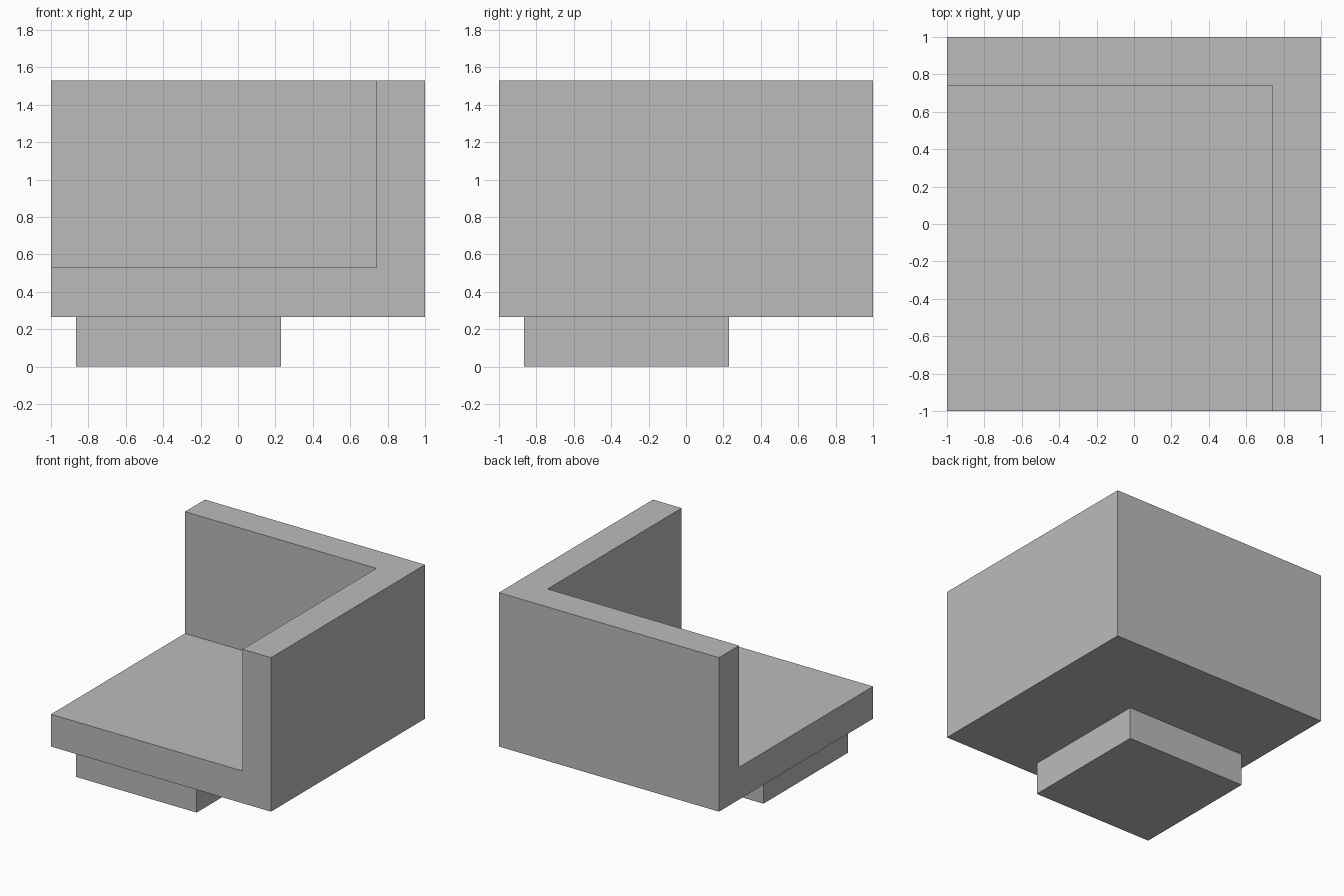
import bpy
from mathutils import Vector

cube = bpy.data.objects.get("Cube")
if cube:
    bpy.data.objects.remove(cube, do_unlink=True)

grey = bpy.data.materials.new("plain grey")
grey.use_nodes = True
grey.diffuse_color = (0.5, 0.5, 0.5, 1)
grey.node_tree.nodes["Principled BSDF"].inputs["Base Color"].default_value = grey.diffuse_color


def box(name, low, high):
    """Add a flat-shaded box spanning two opposite corners."""
    low, high = Vector(low), Vector(high)
    bpy.ops.mesh.primitive_cube_add(size=1)
    obj = bpy.context.object
    obj.name = name
    for v in obj.data.vertices:
        v.co = (low + high) / 2 + v.co * (high - low)
    obj.data.materials.append(grey)
    return obj


BASE, FLOOR, TOP = 0.265, 0.53, 1.53
WALL = 0.74

# Square foot under the open corner
box("foot", (-0.865, -0.865, 0), (0.23, 0.23, BASE))

# Corner block: floor slab with two tall walls, hollowed by a cutter
block = box("corner_block", (-1, -1, BASE), (1, 1, TOP))
cutter = box("hollow_cutter", (-2, -2, FLOOR), (WALL, WALL, 2))
cutter.hide_render = True
cutter.hide_viewport = True
cut = block.modifiers.new("hollow", "BOOLEAN")
cut.operation = "DIFFERENCE"
cut.solver = "EXACT"
cut.object = cutter

# Bake the cut, then drop the cutter
bpy.context.view_layer.update()
graph = bpy.context.evaluated_depsgraph_get()
mesh = bpy.data.meshes.new_from_object(block.evaluated_get(graph))
block.modifiers.clear()
block.data = mesh
bpy.data.objects.remove(cutter, do_unlink=True)
